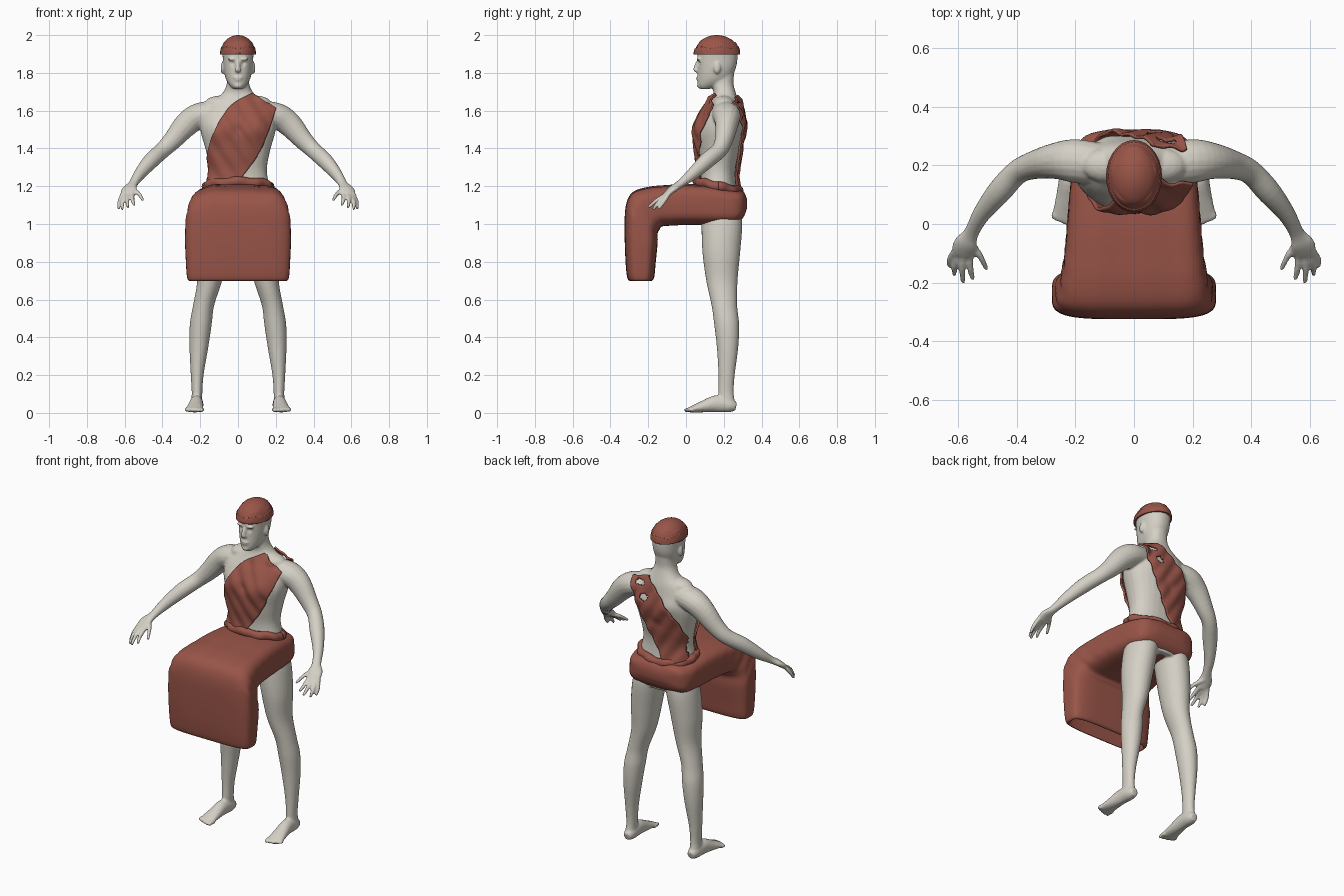
import bpy, bmesh, math
from mathutils import Vector, Matrix
from mathutils.bvhtree import BVHTree

if "Cube" in bpy.data.objects:
    bpy.data.objects.remove(bpy.data.objects["Cube"])


def material(name, color):
    m = bpy.data.materials.new(name)
    m.use_nodes = True
    m.diffuse_color = color
    b = m.node_tree.nodes["Principled BSDF"]
    b.inputs["Base Color"].default_value = color
    b.inputs["Roughness"].default_value = 0.8
    return m


SKIN = material("pale skin", (0.66, 0.63, 0.56, 1))
CLOTH = material("brick red cloth", (0.32, 0.09, 0.065, 1))


def smooth_rows(rows, k=5):
    """Catmull-Rom resampling of rows of numbers."""
    out = []
    for i in range(len(rows) - 1):
        quad = [rows[max(i - 1, 0)], rows[i], rows[i + 1], rows[min(i + 2, len(rows) - 1)]]
        for j in range(k):
            t = j / k
            out.append([b + t * (c - a) / 2 + t * t * (2 * a - 5 * b + 4 * c - d) / 2
                        + t ** 3 * (3 * b - a - 3 * c + d) / 2 for a, b, c, d in zip(*quad)])
    return out + [list(rows[-1])]


def loft(bm, rings, n=28, p=2.0):
    """Closed skin over superellipse rings given as (centre, u axis, v axis)."""
    def sp(x):
        return math.copysign(abs(x) ** (2 / p), x)
    loops = []
    for c, u, v in rings:
        angles = [math.tau * i / n for i in range(n)]
        loops.append([bm.verts.new(c + u * sp(math.cos(a)) + v * sp(math.sin(a))) for a in angles])
    for a, b in zip(loops, loops[1:]):
        for i in range(n):
            bm.faces.new((a[i], a[(i + 1) % n], b[(i + 1) % n], b[i]))
    bm.faces.new(loops[0])
    bm.faces.new(loops[-1])


def stack(bm, rows, p=2.0):
    """Horizontal rings: z, centre x, half width, front y, back y."""
    loft(bm, [(Vector((x, (f + b) / 2, z)), Vector((w, 0, 0)), Vector((0, (b - f) / 2, 0)))
              for z, x, w, f, b in smooth_rows(rows)], p=p)


def tube(bm, rows, n=16, k=4):
    """Rings along a path: x, y, z, half width, half thickness."""
    rows = smooth_rows(rows, k)
    pts = [Vector(r[:3]) for r in rows]
    rings = []
    for i, r in enumerate(rows):
        t = (pts[min(i + 1, len(pts) - 1)] - pts[max(i - 1, 0)]).normalized()
        u = t.cross(Vector((0, 0, 1))).normalized()
        rings.append((pts[i], u * r[3], u.cross(t) * r[4]))
    loft(bm, rings, n)


def ball(bm, c, r):
    bmesh.ops.create_uvsphere(bm, u_segments=16, v_segments=10, radius=1,
                              matrix=Matrix.Translation(c) @ Matrix.Diagonal((*r, 1)))


def finish(name, bm, mat):
    bmesh.ops.recalc_face_normals(bm, faces=bm.faces)
    me = bpy.data.meshes.new(name)
    bm.to_mesh(me)
    bm.free()
    me.materials.append(mat)
    me.shade_smooth()
    ob = bpy.data.objects.new(name, me)
    bpy.context.scene.collection.objects.link(ob)
    return ob


# Torso, neck and head
bm = bmesh.new()
stack(bm, [(1.0, 0, .15, .1, .28), (1.08, 0, .185, .08, .295), (1.18, 0, .172, .075, .27),
           (1.28, 0, .153, .078, .262), (1.38, 0, .168, .065, .28), (1.5, 0, .2, .06, .298),
           (1.58, 0, .195, .088, .29), (1.64, 0, .15, .125, .28), (1.69, 0, .085, .145, .265),
           (1.74, 0, .06, .135, .252), (1.8, 0, .058, .12, .255)], p=2.3)
stack(bm, [(1.715, 0, .026, .075, .125), (1.735, 0, .046, .063, .18), (1.77, 0, .065, .062, .235),
           (1.82, 0, .076, .062, .262), (1.87, 0, .08, .06, .272), (1.92, 0, .082, .062, .27),
           (1.96, 0, .066, .09, .245), (1.982, 0, .03, .13, .2)], p=2.2)
tube(bm, [(0, .062, 1.86, .009, .008), (0, .052, 1.835, .01, .01), (0, .05, 1.815, .016, .011),
          (0, .066, 1.808, .014, .006)])
ball(bm, (0, .062, 1.775), (.024, .009, .006))
ball(bm, (0, .064, 1.763), (.02, .01, .006))
ball(bm, (0, .07, 1.732), (.022, .012, .014))

# Paired limbs and facial parts
for s in (1, -1):
    ball(bm, (s * .03, .066, 1.872), (.026, .011, .007))
    ball(bm, (s * .083, .165, 1.825), (.009, .018, .032))
    ball(bm, (s * .09, .2, 1.635), (.09, .06, .045))
    tube(bm, [(s * x, y, z, a, b) for x, y, z, a, b in (
        (.1, .2, 1.59, .07, .06), (.2, .215, 1.575, .075, .068), (.27, .215, 1.53, .062, .066),
        (.345, .2, 1.445, .048, .052), (.4, .175, 1.39, .042, .044), (.46, .11, 1.335, .042, .043),
        (.52, .035, 1.265, .031, .033), (.555, -.03, 1.213, .026, .021),
        (.575, -.07, 1.185, .042, .019), (.585, -.105, 1.155, .04, .015))])
    # Fingers and thumb
    for base, mid, tip in (((.612, -.095, 1.155), (.628, -.12, 1.115), (.63, -.145, 1.08)),
                           ((.597, -.1, 1.155), (.613, -.145, 1.115), (.612, -.175, 1.075)),
                           ((.58, -.105, 1.157), (.587, -.155, 1.125), (.583, -.2, 1.087)),
                           ((.56, -.1, 1.16), (.558, -.15, 1.13), (.55, -.19, 1.1)),
                           ((.56, -.06, 1.185), (.525, -.11, 1.16), (.503, -.155, 1.125))):
        tube(bm, [(s * q[0], q[1], q[2], r, r) for q, r in ((base, .013), (mid, .0115), (tip, .008))], 10)
    # Legs
    stack(bm, [(z, s * x, w, y - d, y + d) for z, x, y, w, d in (
        (1.1, .09, .185, .085, .1), (1.0, .113, .19, .09, .108), (.85, .135, .187, .083, .1),
        (.7, .15, .19, .066, .083), (.57, .182, .203, .056, .068), (.47, .197, .215, .058, .066),
        (.35, .207, .22, .05, .057), (.2, .216, .215, .034, .043), (.1, .217, .212, .028, .041),
        (.03, .22, .218, .032, .048))])
    # Feet and toes
    tube(bm, [(s * x, y, z, a, b) for x, y, z, a, b in (
        (.216, .265, .032, .022, .022), (.217, .23, .04, .034, .038), (.22, .16, .048, .036, .045),
        (.225, .09, .033, .042, .031), (.23, .035, .02, .048, .018), (.232, .01, .015, .043, .012))])
    for i in range(5):
        x, reach = .19 + .02 * i, .004 * i * i / 2
        tube(bm, [(s * x, .04, .016, .012, .012), (s * (x + .002), .012 + reach / 2, .017, .011, .012),
                  (s * (x + .002), -.008 + reach, .011, .01, .01)], 10)
rough = finish("rough_body", bm, SKIN)

# Fuse the parts into one continuous skin
mod = rough.modifiers.new("fuse", "REMESH")
mod.mode, mod.voxel_size = "VOXEL", .0065
mod.use_smooth_shade = True
mod = rough.modifiers.new("soften", "SMOOTH")
mod.factor, mod.iterations = .5, 4
deps = bpy.context.evaluated_depsgraph_get()
me = bpy.data.meshes.new_from_object(rough.evaluated_get(deps))
me.name = "body"
body = bpy.data.objects.new("body", me)
bpy.context.scene.collection.objects.link(body)
bpy.data.objects.remove(rough)

# Eye sockets, chest, shoulder blades and spine as soft pushes along y
pushes = [(.03, .06, 1.85, .013, .011), (.09, .07, 1.5, .055, -.012), (.09, .29, 1.53, .05, .01),
          (0, .29, 1.42, .035, -.01), (0, .06, 1.5, .025, .008)]
for v in me.vertices:
    for x, y, z, r, d in pushes:
        q = Vector((abs(v.co.x) - x, v.co.y - y, v.co.z - z))
        v.co.y += d * math.exp(-q.length_squared / (r * r))
me.shade_smooth()
if not me.materials:
    me.materials.append(SKIN)

# Skirt draped over a seated shape: outer y, z, inner y, z, half width
rows = [(.322, 1.13, .322, 1.08, .09), (.302, 1.17, .3, 1.03, .165), (.24, 1.185, .25, 1.0, .2),
        (.12, 1.205, .12, .995, .215), (0, 1.21, 0, .995, .225), (-.1, 1.205, -.1, .99, .233),
        (-.2, 1.195, -.13, .985, .243), (-.285, 1.165, -.14, .97, .255), (-.32, 1.09, -.15, .95, .27),
        (-.325, .95, -.15, .9, .28), (-.32, .8, -.16, .8, .276), (-.312, .72, -.168, .72, .27),
        (-.3, .7, -.18, .7, .26), (-.29, .71, -.19, .71, .25), (-.285, .8, -.195, .8, .245)]
rings = []
for a, b, c, d, w in smooth_rows(rows, 4):
    outer, inner = Vector((0, a, b)), Vector((0, c, d))
    rings.append(((outer + inner) / 2, Vector((w, 0, 0)), (outer - inner) / 2))
bm = bmesh.new()
loft(bm, rings, 64, 4)
for v in bm.verts:  # gathered folds along the sides and knees
    side = max(0, abs(v.co.x) - .15) / .1
    fold = math.sin(38 * v.co.y + 30 * v.co.z) * math.exp(-((v.co.z - 1.08) / .1) ** 2)
    v.co.x += math.copysign(.007 * side * fold, v.co.x)
    v.co.z += .003 * math.sin(40 * v.co.x) * (v.co.z > 1.1)
finish("skirt", bm, CLOTH)

# Rolled waistband, high in front and low behind
bm = bmesh.new()
rings = []
for i in range(73):
    a = math.tau * i / 72
    out = Vector((math.cos(a), math.sin(a), 0))
    c = Vector((.168 * out.x, .172 + .112 * out.y, 1.198 - .025 * out.y + .004 * math.sin(7 * a)))
    rings.append((c, out * (.022 + .004 * math.sin(11 * a)), Vector((0, 0, .026))))
loft(bm, rings, 12)
finish("waistband", bm, CLOTH)

# Sash halves pressed onto the torso
surface = BVHTree.FromPolygons([v.co for v in me.vertices], [p.vertices for p in me.polygons])


def sash(name, upper, lower, way, holes=()):
    bm = bmesh.new()
    grid = []
    for (ax, az), (bx, bz) in zip(smooth_rows(upper, 20), smooth_rows(lower, 20)):
        row = []
        for j in range(25):
            t = j / 24
            x, z = ax + (bx - ax) * t, az + (bz - az) * t
            hit, nor, *_ = surface.ray_cast(Vector((x, .18 + way * .6, z)), Vector((0, -way, 0)))
            if hit is None or (hit.y - .18) * way < -.02:
                hit, nor, *_ = surface.find_nearest(Vector((x, .18 + way * .03, z)))
            ripple = .013 + .004 * math.sin(70 * x + 45 * z)
            row.append(bm.verts.new(hit + nor * .004 + Vector((0, way * ripple, 0))))
        grid.append(row)
    for a, b in zip(grid, grid[1:]):
        for j in range(24):
            bm.faces.new((a[j], a[j + 1], b[j + 1], b[j]))
    torn = [f for f in bm.faces for x, z, rx, rz in holes
            if ((f.calc_center_median().x - x) / rx) ** 2 + ((f.calc_center_median().z - z) / rz) ** 2 < 1]
    bmesh.ops.delete(bm, geom=torn, context="FACES")
    bmesh.ops.smooth_vert(bm, verts=bm.verts, factor=.5, use_axis_y=True)
    ob = finish(name, bm, CLOTH)
    mod = ob.modifiers.new("thickness", "SOLIDIFY")
    mod.thickness, mod.offset = .01, 0


sash("front_sash", [(.07, 1.69), (-.05, 1.61), (-.145, 1.43), (-.165, 1.23)],
     [(.2, 1.61), (.15, 1.47), (.1, 1.36), (.0, 1.22)], -1)
sash("back_sash", [(.06, 1.68), (-.04, 1.58), (-.14, 1.43), (-.165, 1.2)],
     [(.18, 1.64), (.12, 1.5), (.05, 1.36), (-.05, 1.17)], 1,
     [(.11, 1.63, .035, .016), (.07, 1.56, .028, .022)])

# Cap with a folded hem
bm = bmesh.new()
profile = [(1.9, .86), (1.897, .99), (1.91, 1.0), (1.932, .955), (1.936, .91), (1.955, .82),
           (1.975, .65), (1.99, .42), (1.998, .2), (2.0, .03)]
stack(bm, [(z, 0, .095 * r, .163 - .123 * r, .163 + .123 * r) for z, r in profile])
for v in bm.verts:
    if 1.905 < v.co.z < 1.96:
        v.co.z += .005 * math.sin(5 * math.atan2(v.co.y - .163, v.co.x))
finish("cap", bm, CLOTH)
